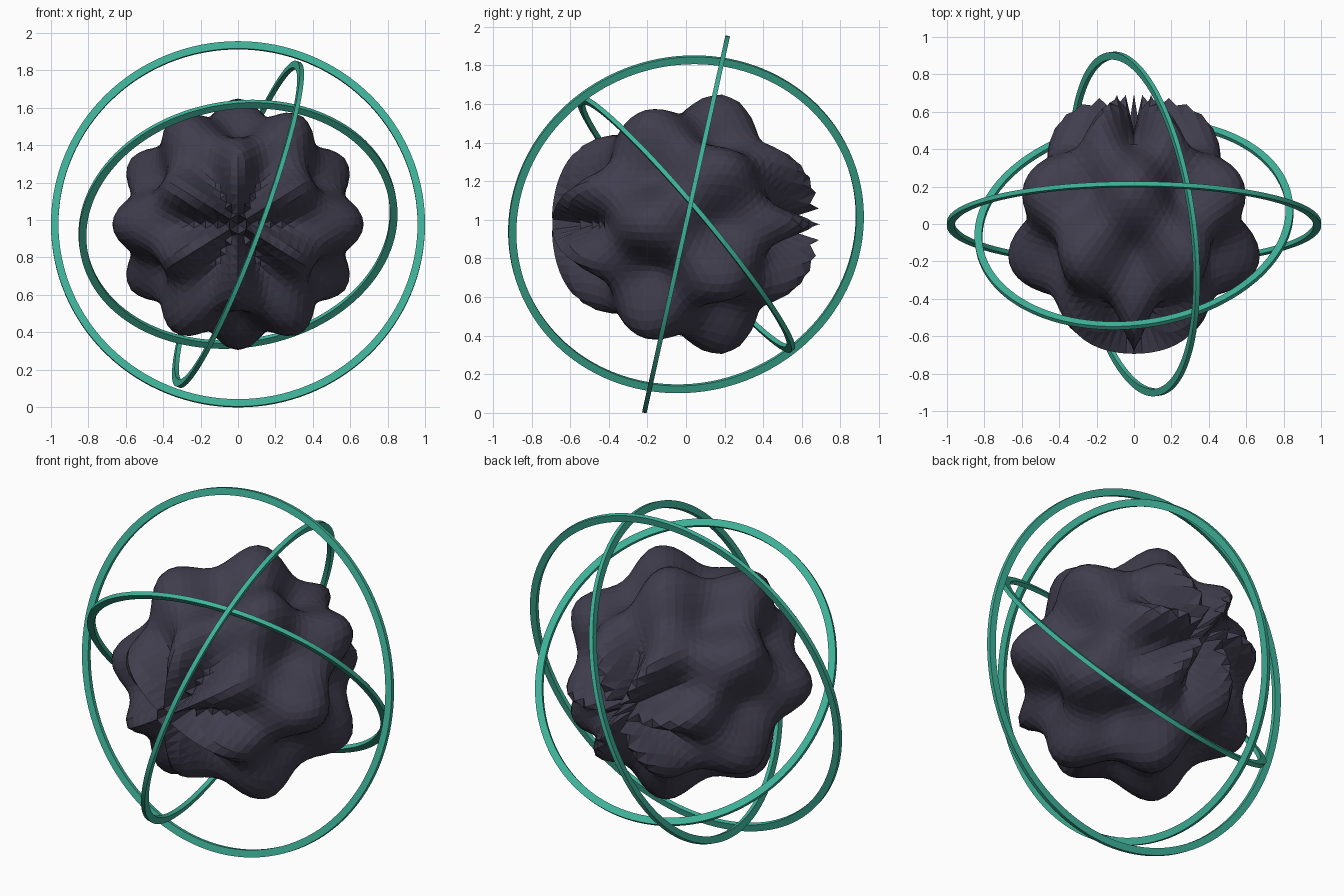
import bpy, bmesh, math
from mathutils import Vector, Matrix

if "Cube" in bpy.data.objects:
    bpy.data.objects.remove(bpy.data.objects["Cube"])

CENTER = Vector((0, 0, 0.977))


def material(name, rgb):
    m = bpy.data.materials.new(name)
    m.diffuse_color = (*rgb, 1)
    m.use_nodes = True
    m.node_tree.nodes["Principled BSDF"].inputs["Base Color"].default_value = m.diffuse_color
    return m


def add_object(name, bm, mat):
    mesh = bpy.data.meshes.new(name)
    bmesh.ops.recalc_face_normals(bm, faces=bm.faces)
    bm.to_mesh(mesh)
    bm.free()
    mesh.materials.append(mat)
    obj = bpy.data.objects.new(name, mesh)
    obj.location = CENTER
    bpy.context.collection.objects.link(obj)
    return obj


dark = material("dark slate", (0.052, 0.047, 0.075))
teal = material("teal", (0.05, 0.45, 0.32))

# Rippled core: icosphere displaced by six lobes around the y axis
RADIUS, RIPPLE = 0.595, 0.105
bm = bmesh.new()
bmesh.ops.create_icosphere(bm, subdivisions=5, radius=1)
# Turn the sphere so an upright edge lies across each y pole
turn = Matrix.Rotation(-math.atan2(0.276385, 0.447215), 3, 'Y')
for v in bm.verts:
    d = (turn @ v.co).normalized()
    at_pole = math.hypot(d.x, d.z) < 1e-3
    around = 0 if at_pole else math.atan2(d.z, d.x)
    wave = -math.cos(6 * around) * math.sin(5 * d.y)
    v.co = d * (RADIUS + RIPPLE * wave)
add_object("rippled_core", bm, dark)


# Flat-sided hoop around an axis
def hoop(name, radius, axis, half_width=0.02, half_depth=0.012, steps=128):
    bm = bmesh.new()
    section = [(-1, -1), (1, -1), (1, 1), (-1, 1)]
    turn = Vector(axis).to_track_quat('Z', 'Y')
    loops = []
    for i in range(steps):
        a = 2 * math.pi * i / steps
        loops.append([bm.verts.new(turn @ Vector((
            (radius + s * half_width) * math.cos(a),
            (radius + s * half_width) * math.sin(a),
            t * half_depth))) for s, t in section])
    for i in range(steps):
        p, q = loops[i], loops[(i + 1) % steps]
        for j in range(4):
            k = (j + 1) % 4
            bm.faces.new((p[j], q[j], q[k], p[k]))
    obj = add_object(name, bm, teal)
    bpy.ops.object.select_all(action='DESELECT')
    obj.select_set(True)
    bpy.context.view_layer.objects.active = obj
    bpy.ops.object.shade_smooth_by_angle(angle=math.radians(30))


hoop("outer_ring", 0.98, (0, 0.976, -0.216))
hoop("middle_ring", 0.908, (0.93, 0.13, -0.345))
hoop("inner_ring", 0.837, (-0.11, 0.76, 0.64))
